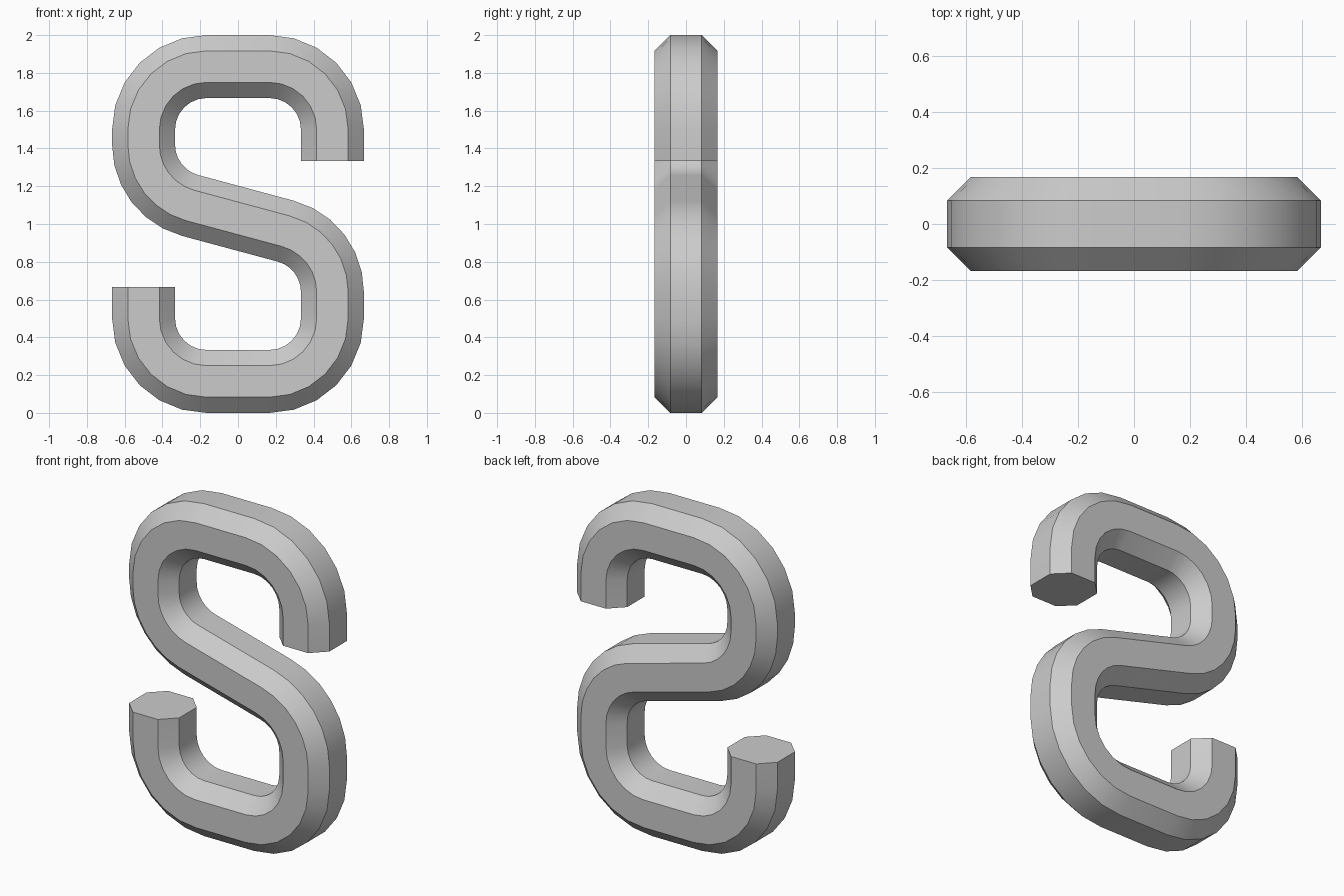
import bpy, bmesh
from math import sin, cos, radians
from mathutils import Vector

cube = bpy.data.objects.get("Cube")
if cube:
    bpy.data.objects.remove(cube)

HALF, FLAT = 1 / 6, 1 / 12      # bar half thickness, half width of each flat
RADIUS, INSET = 1 / 3, 1 / 6    # bend radius, bend centre offset in x
STEPS = 6

# Chamfered square section: (across the bar, depth)
section = [(HALF, -FLAT), (HALF, FLAT), (FLAT, HALF), (-FLAT, HALF),
           (-HALF, FLAT), (-HALF, -FLAT), (-FLAT, -HALF), (FLAT, -HALF)]

# Bends along the bar: centre x, centre z, start angle, end angle, side
bends = [(INSET, 1.5, 0, 90, 1), (-INSET, 1.5, 90, 180, 1),
         (-INSET, 1.42, 180, 255, 1), (INSET, 0.64, 75, 0, -1),
         (INSET, 0.5, 0, -90, -1), (-INSET, 0.5, -90, -180, -1)]

# Each station is a centre point and an across direction
stations = [(Vector((0.5, 0, 4 / 3)), Vector((1, 0, 0)))]
for cx, cz, start, end, side in bends:
    for i in range(STEPS + 1):
        a = radians(start + (end - start) * i / STEPS)
        radial = Vector((cos(a), 0, sin(a)))
        stations.append((Vector((cx, 0, cz)) + radial * RADIUS, radial * side))
stations.append((Vector((-0.5, 0, 2 / 3)), Vector((1, 0, 0))))

# Sweep the section through the stations and cap both ends
bm = bmesh.new()
rings = [[bm.verts.new(p + across * u + Vector((0, d, 0))) for u, d in section]
         for p, across in stations]
n = len(section)
for r0, r1 in zip(rings, rings[1:]):
    for k in range(n):
        j = (k + 1) % n
        bm.faces.new((r0[k], r0[j], r1[j], r1[k]))
bm.faces.new(rings[0])
bm.faces.new(rings[-1])
bmesh.ops.recalc_face_normals(bm, faces=bm.faces)

mesh = bpy.data.meshes.new("s_shaped_bar")
bm.to_mesh(mesh)
bm.free()
bar = bpy.data.objects.new("s_shaped_bar", mesh)
bpy.context.collection.objects.link(bar)

# Plain grey material
grey = bpy.data.materials.new("light_grey")
grey.use_nodes = True
colour = (0.6, 0.6, 0.6, 1)
grey.diffuse_color = colour
grey.node_tree.nodes["Principled BSDF"].inputs["Base Color"].default_value = colour
mesh.materials.append(grey)

# Smooth bends, crisp chamfers
bpy.ops.object.select_all(action='DESELECT')
bar.select_set(True)
bpy.context.view_layer.objects.active = bar
bpy.ops.object.shade_smooth_by_angle(angle=radians(30))
